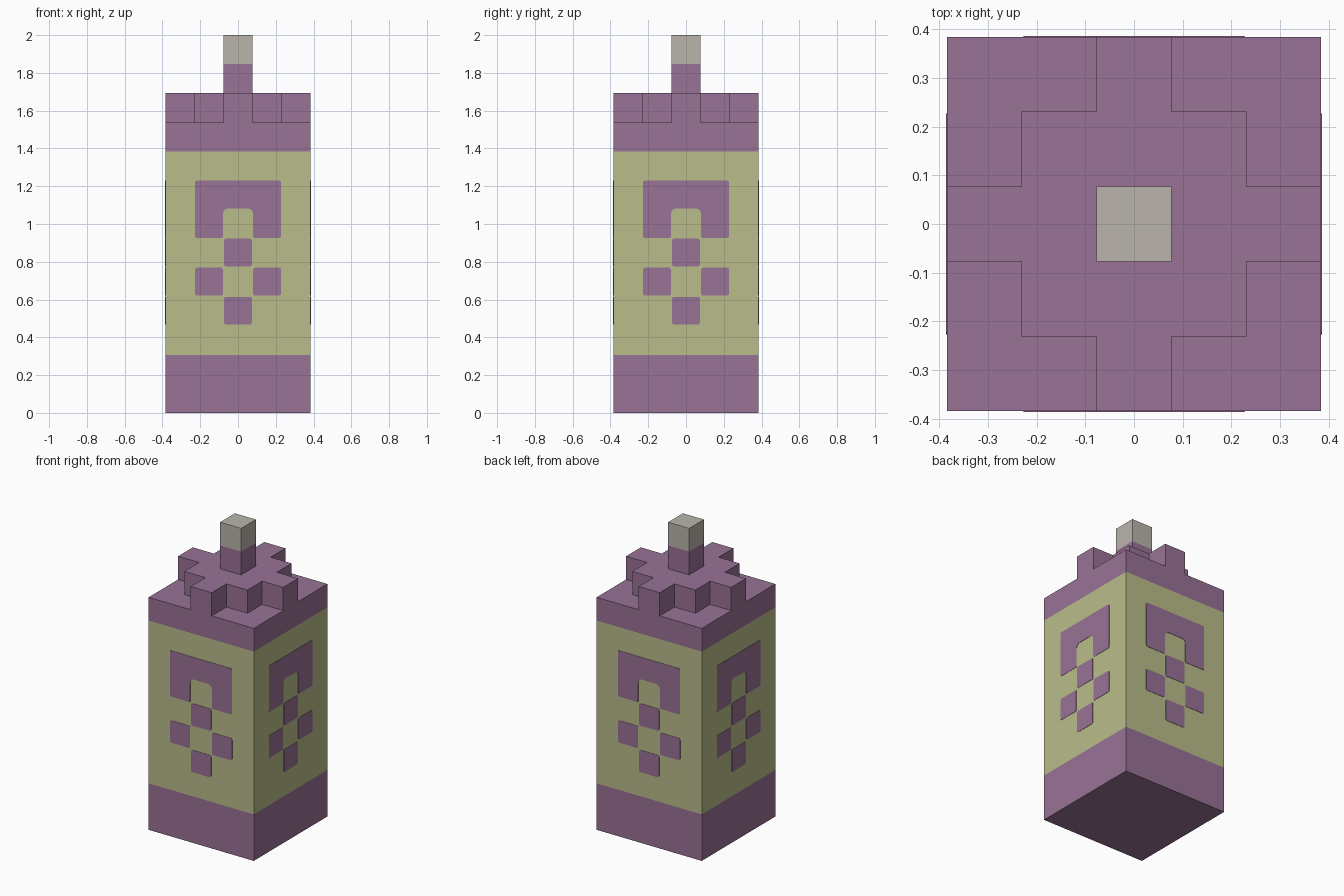
import bpy, bmesh, math
from mathutils import Matrix, Vector

if "Cube" in bpy.data.objects:
    bpy.data.objects.remove(bpy.data.objects["Cube"], do_unlink=True)

U = 2 / 13          # one block of the model
H = 2.5 * U         # half width of the body


def material(name, rgb):
    m = bpy.data.materials.new(name)
    m.use_nodes = True
    m.diffuse_color = (*rgb, 1)
    m.node_tree.nodes["Principled BSDF"].inputs["Base Color"].default_value = (*rgb, 1)
    return m


PURPLE = material("dusty purple", (0.314, 0.168, 0.305))
OLIVE = material("pale olive", (0.491, 0.503, 0.254))
GREY = material("warm grey", (0.491, 0.462, 0.413))


def finish(name, bm, *mats):
    mesh = bpy.data.meshes.new(name)
    bmesh.ops.recalc_face_normals(bm, faces=bm.faces)
    bm.to_mesh(mesh)
    bm.free()
    for m in mats:
        mesh.materials.append(m)
    obj = bpy.data.objects.new(name, mesh)
    bpy.context.collection.objects.link(obj)
    return obj


def prism(outline, z0, z1):
    """Extrude a flat outline, given in blocks, between two block heights."""
    bm = bmesh.new()
    face = bm.faces.new([bm.verts.new((x * U, y * U, z0 * U)) for x, y in outline])
    top = bmesh.ops.extrude_face_region(bm, geom=[face], use_keep_orig=True)["geom"]
    verts = [v for v in top if isinstance(v, bmesh.types.BMVert)]
    bmesh.ops.translate(bm, verts=verts, vec=(0, 0, (z1 - z0) * U))
    return bm


def square(r):
    return [(-r, -r), (r, -r), (r, r), (-r, r)]


# Body with a pale label band cut around the middle
bm = prism(square(2.5), 0, 10)
for level in (2, 9):
    bmesh.ops.bisect_plane(bm, geom=bm.verts[:] + bm.edges[:] + bm.faces[:],
                           plane_co=(0, 0, level * U), plane_no=(0, 0, 1))
for f in bm.faces:
    f.material_index = int(2 * U < f.calc_center_median().z < 9 * U)
finish("body", bm, PURPLE, OLIVE)

# Stepped cross on top, one quarter repeated four times
quarter = [(2.5, -0.5), (2.5, 0.5), (1.5, 0.5), (1.5, 1.5), (0.5, 1.5)]
cross = []
for k in range(4):
    c, s = round(math.cos(k * math.pi / 2)), round(math.sin(k * math.pi / 2))
    cross += [(x * c - y * s, x * s + y * c) for x, y in quarter]
finish("crown", prism(cross, 10, 11), PURPLE)

# Stem and its tip
finish("stem", prism(square(0.5), 11, 12), PURPLE)
finish("stem_tip", prism(square(0.5), 12, 13), GREY)


# Painted emblem: an arch above a diamond of four rounded blocks
def emblem(name, angle):
    bm = bmesh.new()

    def shape(points):
        bm.faces.new([bm.verts.new((x, -H, z)) for x, z in points])

    def block(x, z, r=0.0735):
        shape([(x - r, z - r), (x + r, z - r), (x + r, z + r), (x - r, z + r)])

    out, inn, low, high, arch = 0.227, 0.079, 0.926, 1.23, 1.083
    shape([(-out, low), (-inn, low), (-inn, arch), (inn, arch),
           (inn, low), (out, low), (out, high), (-out, high)])
    block(0, 0.849)
    block(-U, 0.695)
    block(U, 0.695)
    block(0, 0.541)
    inner = [v for v in bm.verts if abs(v.co.z - arch) < 0.001]
    outer = [v for v in bm.verts if v not in inner]
    for verts, radius in ((inner, 0.028), (outer, 0.01)):
        bmesh.ops.bevel(bm, geom=verts, offset=radius, segments=3,
                        profile=0.5, affect='VERTICES')
    plates = bmesh.ops.extrude_face_region(bm, geom=bm.faces[:])["geom"]
    verts = [v for v in plates if isinstance(v, bmesh.types.BMVert)]
    bmesh.ops.translate(bm, verts=verts, vec=Vector((0, -0.002, 0)))
    bmesh.ops.rotate(bm, verts=bm.verts[:], cent=(0, 0, 0),
                     matrix=Matrix.Rotation(angle, 3, 'Z'))
    finish(name, bm, PURPLE)


for i, side in enumerate(("front", "left", "back", "right")):
    emblem(side + "_emblem", i * math.pi / 2)
